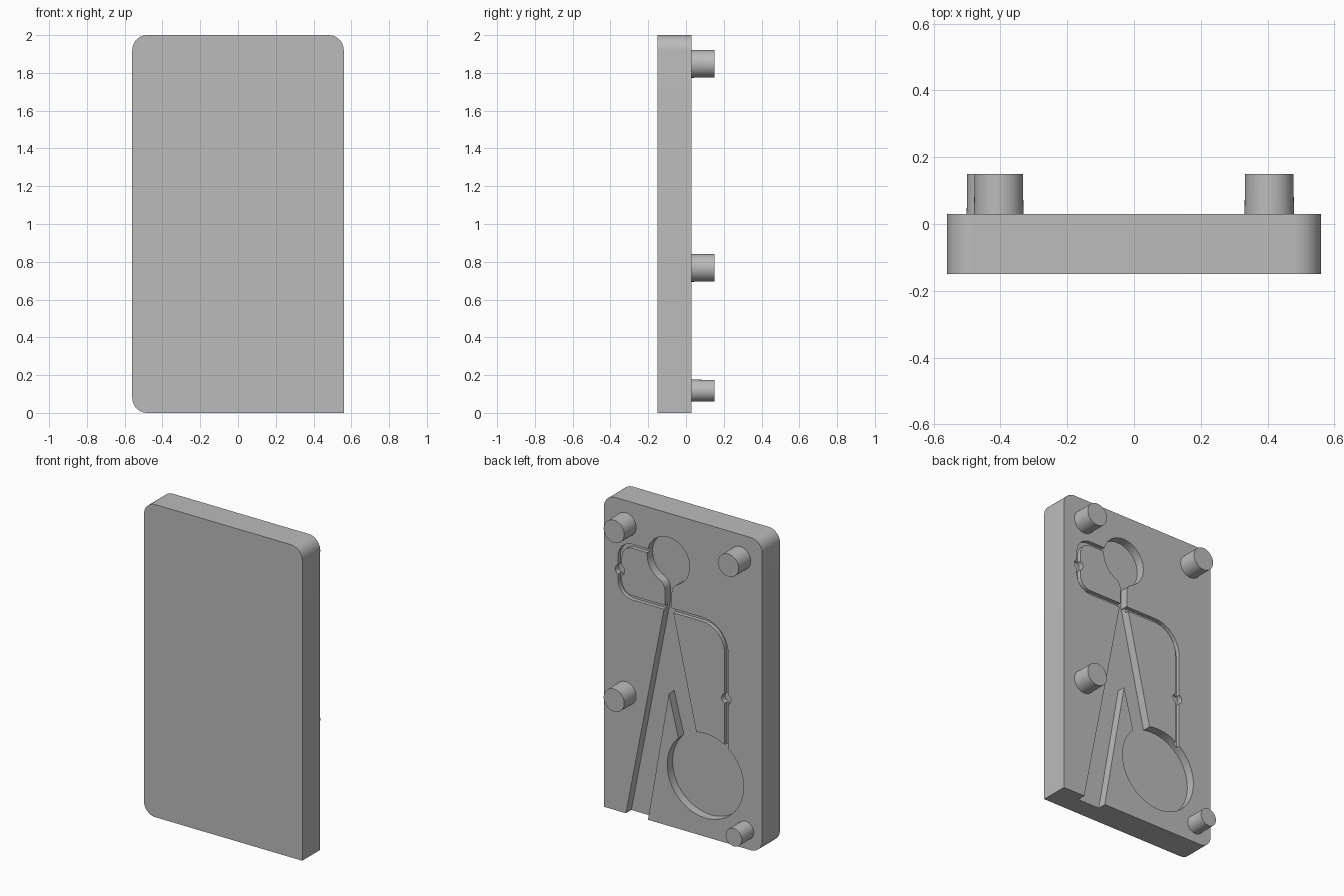
import bpy, bmesh
from math import sin, cos, pi, radians, sqrt, atan2
from mathutils import Vector

if "Cube" in bpy.data.objects:
    bpy.data.objects.remove(bpy.data.objects["Cube"])

FRONT, FACE, TIP = -0.15, 0.03, 0.15      # depth of slab front, mould face, peg tips
POCKET, GROOVE = 0.055, 0.025             # cut depths

grey = bpy.data.materials.new("grey")
grey.use_nodes = True
grey.diffuse_color = (0.5, 0.5, 0.5, 1)
grey.node_tree.nodes["Principled BSDF"].inputs["Base Color"].default_value = (0.5, 0.5, 0.5, 1)


def prism(name, outline, y0, y1, taper=1.0):
    """Extrude an x-z outline from y0 to y1."""
    bm = bmesh.new()
    mid = sum((Vector(p) for p in outline), Vector((0, 0))) / len(outline)
    ends = [(Vector(p), mid + (Vector(p) - mid) * taper) for p in outline]
    a = [bm.verts.new((p.x, y0, p.y)) for p, q in ends]
    b = [bm.verts.new((q.x, y1, q.y)) for p, q in ends]
    n = len(a)
    bm.faces.new(a)
    bm.faces.new(b[::-1])
    for i in range(n):
        bm.faces.new((a[i], b[i], b[(i + 1) % n], a[(i + 1) % n]))
    bmesh.ops.recalc_face_normals(bm, faces=bm.faces)
    mesh = bpy.data.meshes.new(name)
    bm.to_mesh(mesh)
    bm.free()
    mesh.materials.append(grey)
    obj = bpy.data.objects.new(name, mesh)
    bpy.context.collection.objects.link(obj)
    return obj


def arc(x, z, r, a0, a1, n):
    return [(x + r * cos(a0 + (a1 - a0) * i / n), z + r * sin(a0 + (a1 - a0) * i / n))
            for i in range(n + 1)]


def circle(x, z, r, n=48):
    return arc(x, z, r, 0, 2 * pi, n)[:-1]


def rounded(corners, closed=False, n=10):
    """Turn (x, z, radius) right-angle corners into a filleted path."""
    out = []
    for i, (x, z, r) in enumerate(corners):
        p = Vector((x, z))
        if r == 0 or (not closed and i in (0, len(corners) - 1)):
            out.append(p)
            continue
        a = (Vector(corners[i - 1][:2]) - p).normalized() * r
        b = (Vector(corners[(i + 1) % len(corners)][:2]) - p).normalized() * r
        for k in range(n + 1):
            t = pi / 2 * k / n
            out.append(p + a + b - b * cos(t) - a * sin(t))
    return out


def ribbon(path, width):
    """Outline of a strip that follows a path."""
    left, right = [], []
    for i, p in enumerate(path):
        d = (path[min(i + 1, len(path) - 1)] - path[max(i - 1, 0)]).normalized()
        side = Vector((-d.y, d.x)) * width / 2
        left.append(p + side)
        right.append(p - side)
    return left + right[::-1]


def activate(obj):
    bpy.ops.object.select_all(action='DESELECT')
    obj.select_set(True)
    bpy.context.view_layer.objects.active = obj


def smooth(obj):
    activate(obj)
    bpy.ops.object.shade_smooth_by_angle(angle=radians(30))


def carve(outline, depth):
    """Cut an outline into the mould face of the slab."""
    cutter = prism("cutter", outline, FACE - depth, FACE + 0.05)
    cutter.hide_render = True
    activate(slab)
    mod = slab.modifiers.new("carve", 'BOOLEAN')
    mod.operation, mod.solver, mod.object = 'DIFFERENCE', 'EXACT', cutter
    bpy.ops.object.modifier_apply(modifier=mod.name)
    bpy.data.objects.remove(cutter)


# Slab with three rounded corners and one square corner
slab = prism("mould_slab", rounded([(-0.56, 0, 0.08), (0.56, 0, 0),
                                    (0.56, 2, 0.08), (-0.56, 2, 0.08)], True), FRONT, FACE)

# Keyhole pocket: round head with a filleted neck
hx, hz, hr, half = 0.104, 1.695, 0.15, 0.024
fz = 1.5
drop = hz - fz
f = (drop ** 2 + half ** 2 - hr ** 2) / (2 * (hr - half))
turn = atan2(drop, -(half + f))
fillet = arc(half + f, fz, f, pi, turn, 8)
head_angle = atan2(-drop, half + f)
head = arc(0, hz, hr, head_angle, pi - head_angle, 48)
keyhole = [(half, 1.36)] + fillet + head[1:-1] + [(-x, z) for x, z in fillet[::-1]] + [(-half, 1.36)]
carve([(hx + x, z) for x, z in keyhole], POCKET)

# Forked channel: long leg to the bottom edge, short leg to the round pocket
carve([(0.13, 1.4), (0.414, -0.05), (0.257, -0.05), (0.1, 0.847), (0.012, 0.5),
       (-0.128, 0.5), (0.075, 1.4)], POCKET)

# Large round pocket
carve(circle(-0.158, 0.39, 0.27, 64), POCKET)

# Thin vent grooves with a small round well on each
carve(ribbon(rounded([(0.2, 1.72, 0), (0.447, 1.72, 0.09), (0.447, 1.39, 0.09),
                      (0.1, 1.39, 0)]), 0.026), GROOVE)
carve(ribbon(rounded([(0.1, 1.385, 0), (-0.306, 1.385, 0.17), (-0.306, 0.55, 0)]), 0.026), GROOVE)
for x, z in ((0.447, 1.545), (-0.306, 0.92)):
    carve(circle(x, z, 0.033, 24), 0.035)
smooth(slab)

# Locating pegs
for name, x, z, r in (("upper_left_peg", 0.405, 1.848, 0.074),
                      ("upper_right_peg", -0.405, 1.848, 0.074),
                      ("middle_left_peg", 0.405, 0.768, 0.074),
                      ("lower_right_peg", -0.443, 0.118, 0.058)):
    smooth(prism(name, circle(x, z, r), FACE - 0.01, TIP, 0.98))
